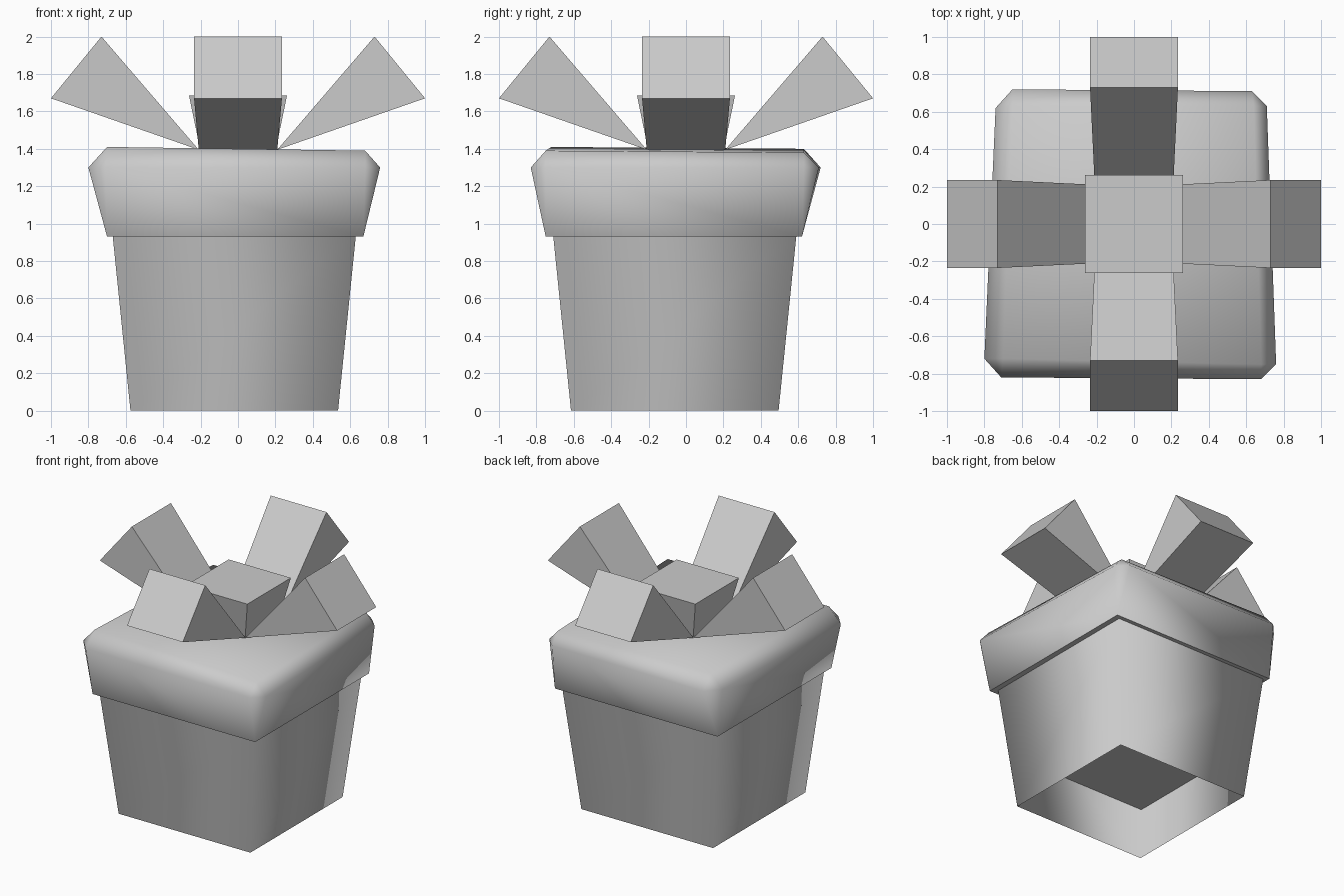
import bpy, math
from mathutils import Matrix, Vector

cube = bpy.data.objects.get("Cube")
if cube:
    bpy.data.objects.remove(cube, do_unlink=True)

# Single plain grey
grey = bpy.data.materials.new("grey")
grey.use_nodes = True
COLOUR = (0.6, 0.6, 0.6, 1)
grey.diffuse_color = COLOUR
grey.node_tree.nodes["Principled BSDF"].inputs["Base Color"].default_value = COLOUR


def build(name, verts, faces, smooth=0):
    mesh = bpy.data.meshes.new(name)
    mesh.from_pydata(verts, [], faces)
    mesh.materials.append(grey)
    mesh.update()
    obj = bpy.data.objects.new(name, mesh)
    bpy.context.collection.objects.link(obj)
    if smooth:
        bpy.ops.object.select_all(action="DESELECT")
        obj.select_set(True)
        bpy.context.view_layer.objects.active = obj
        bpy.ops.object.shade_smooth_by_angle(angle=math.radians(smooth))
    return obj


def square(cx, cy, half, z):
    return [(cx + sx * half, cy + sy * half, z)
            for sx, sy in ((-1, -1), (1, -1), (1, 1), (-1, 1))]


SIDES = [(i, (i + 1) % 4, (i + 1) % 4 + 4, i + 4) for i in range(4)]

# Box: flared walls, open underneath, with a raised floor inside
CX, CY = -0.02, -0.06
build("box_walls", square(CX, CY, 0.555, 0) + square(CX, CY, 0.65, 0.935), SIDES, 100)
build("box_floor", square(CX, CY, 0.597, 0.42), [(3, 2, 1, 0)])

# Lid: every corner has a top point, two shoulder points and a bottom point
SHOULDER = 1.30
corners = [  # top point, shoulder before corner, shoulder after corner, bottom point
    ((-0.70, -0.72, 1.41), (-0.80, -0.72), (-0.71, -0.82), (-0.70, -0.75)),
    ((0.68, -0.75, 1.39), (0.68, -0.83), (0.76, -0.75), (0.67, -0.75)),
    ((0.64, 0.63, 1.38), (0.71, 0.63), (0.63, 0.71), (0.67, 0.62)),
    ((-0.65, 0.63, 1.40), (-0.65, 0.72), (-0.74, 0.62), (-0.70, 0.62)),
]
verts, faces = [], []
for i, (top, before, after, low) in enumerate(corners):
    verts += [top, (*before, SHOULDER), (*after, SHOULDER), (*low, 0.93)]
    k, n = 4 * i, 4 * ((i + 1) % 4)
    faces += [(k, k + 1, k + 2), (k + 1, k + 3, k + 2),           # corner facets
              (k, k + 2, n + 1, n), (k + 2, k + 3, n + 3, n + 1)]  # bevel, side
faces += [(0, 4, 8, 12), (15, 11, 7, 3)]
build("lid", verts, faces, 75)

# Knot: small box widening upwards
build("knot", square(0, 0, 0.20, 1.385) + square(0, 0, 0.262, 1.685),
      SIDES + [(3, 2, 1, 0), (4, 5, 6, 7)])

# Bow loops: wedge prisms opening outwards on four sides
wedge = [(0.21, 0.21, 1.395), (1.0, 0.235, 1.67), (0.73, 0.235, 2.0)]
points = [Vector((x, s * w, z)) for s in (-1, 1) for x, w, z in wedge]
wedge_faces = [(0, 1, 2), (5, 4, 3), (0, 3, 4, 1), (1, 4, 5, 2), (2, 5, 3, 0)]
for i, side in enumerate(("left", "back", "right", "front")):
    turn = Matrix.Rotation(i * math.pi / 2, 3, "Z")
    build("bow_loop_" + side, [turn @ p for p in points], wedge_faces)
